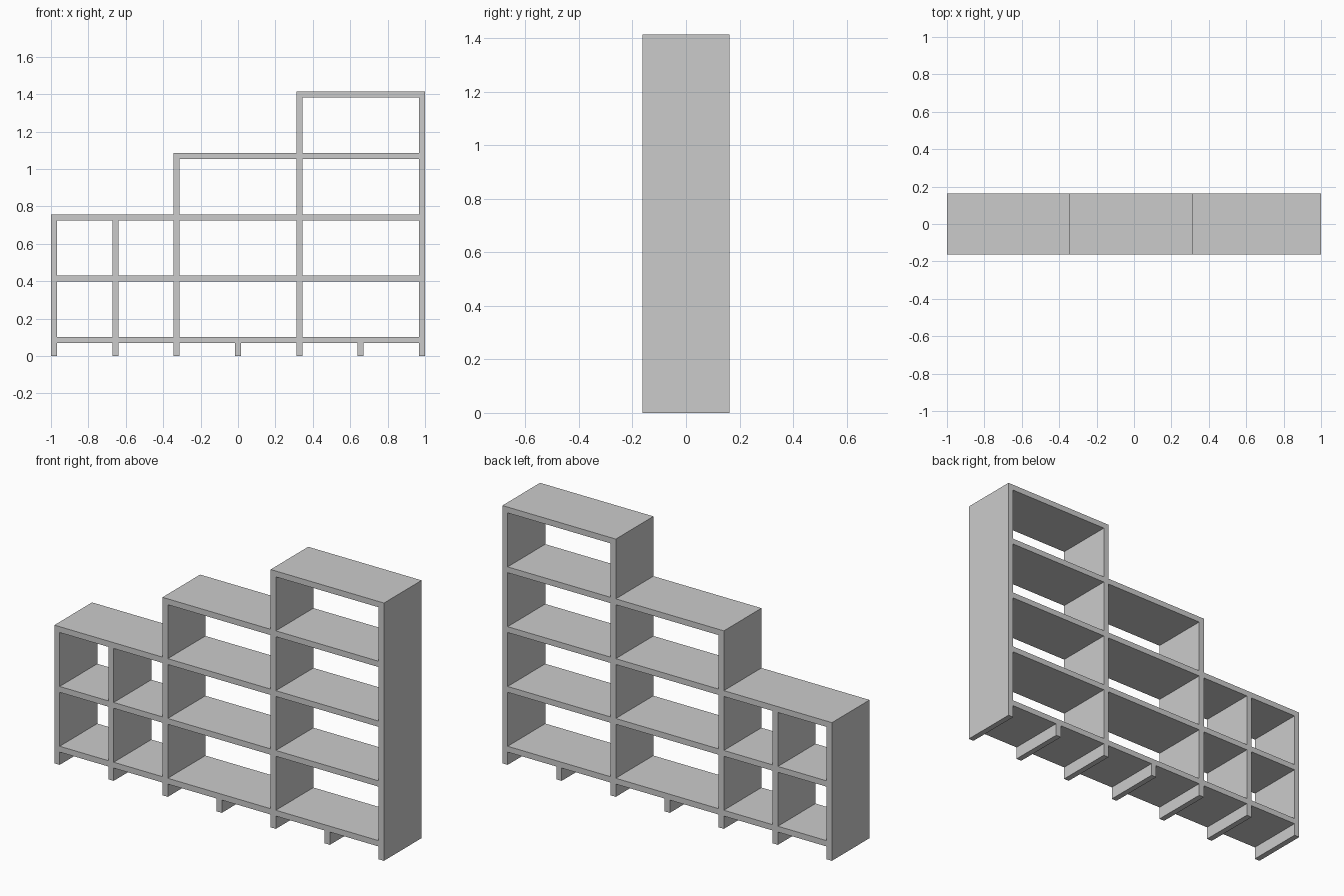
import bpy

if "Cube" in bpy.data.objects:
    bpy.data.objects.remove(bpy.data.objects["Cube"])

T = 0.032                      # board thickness
PITCH = (2 - T) / 6            # spacing of uprights and of shelves
DEPTH = 0.326
TOP = 1.414


def post_x(i):
    """Centre of upright position i (0..6, left to right)."""
    return -1 + T / 2 + i * PITCH


def shelf_top(level):
    return TOP - (4 - level) * PITCH


def board(name, x0, x1, z0, z1):
    x, y, z = (x1 - x0) / 2, DEPTH / 2, (z1 - z0) / 2
    verts = [(a * x, b * y, c * z) for a in (-1, 1) for b in (-1, 1) for c in (-1, 1)]
    faces = [(0, 1, 3, 2), (4, 6, 7, 5), (0, 4, 5, 1),
             (2, 3, 7, 6), (0, 2, 6, 4), (1, 5, 7, 3)]
    mesh = bpy.data.meshes.new(name)
    mesh.from_pydata(verts, [], faces)
    obj = bpy.data.objects.new(name, mesh)
    obj.location = ((x0 + x1) / 2, 0, (z0 + z1) / 2)
    bpy.context.collection.objects.link(obj)


# Uprights standing on the floor; the divider and feet stop under a shelf
uprights = [
    ("left_side", 0, shelf_top(2)),
    ("small_bay_divider", 1, shelf_top(2) - T),
    ("left_upright", 2, shelf_top(3)),
    ("middle_foot", 3, shelf_top(0) - T),
    ("right_upright", 4, shelf_top(4)),
    ("right_foot", 5, shelf_top(0) - T),
    ("right_side", 6, shelf_top(4)),
]
for name, i, z in uprights:
    board(name, post_x(i) - T / 2, post_x(i) + T / 2, 0, z)

# Shelves fitted between uprights: bay name, left post, right post, levels
bays = [
    ("small_left_shelf", 0, 1, (0, 1)),
    ("small_right_shelf", 1, 2, (0, 1)),
    ("low_top", 0, 2, (2,)),
    ("middle_shelf", 2, 4, range(4)),
    ("tall_shelf", 4, 6, range(5)),
]
for name, a, b, levels in bays:
    for level in levels:
        z = shelf_top(level)
        board(f"{name}_{level}", post_x(a) + T / 2, post_x(b) - T / 2, z - T, z)
